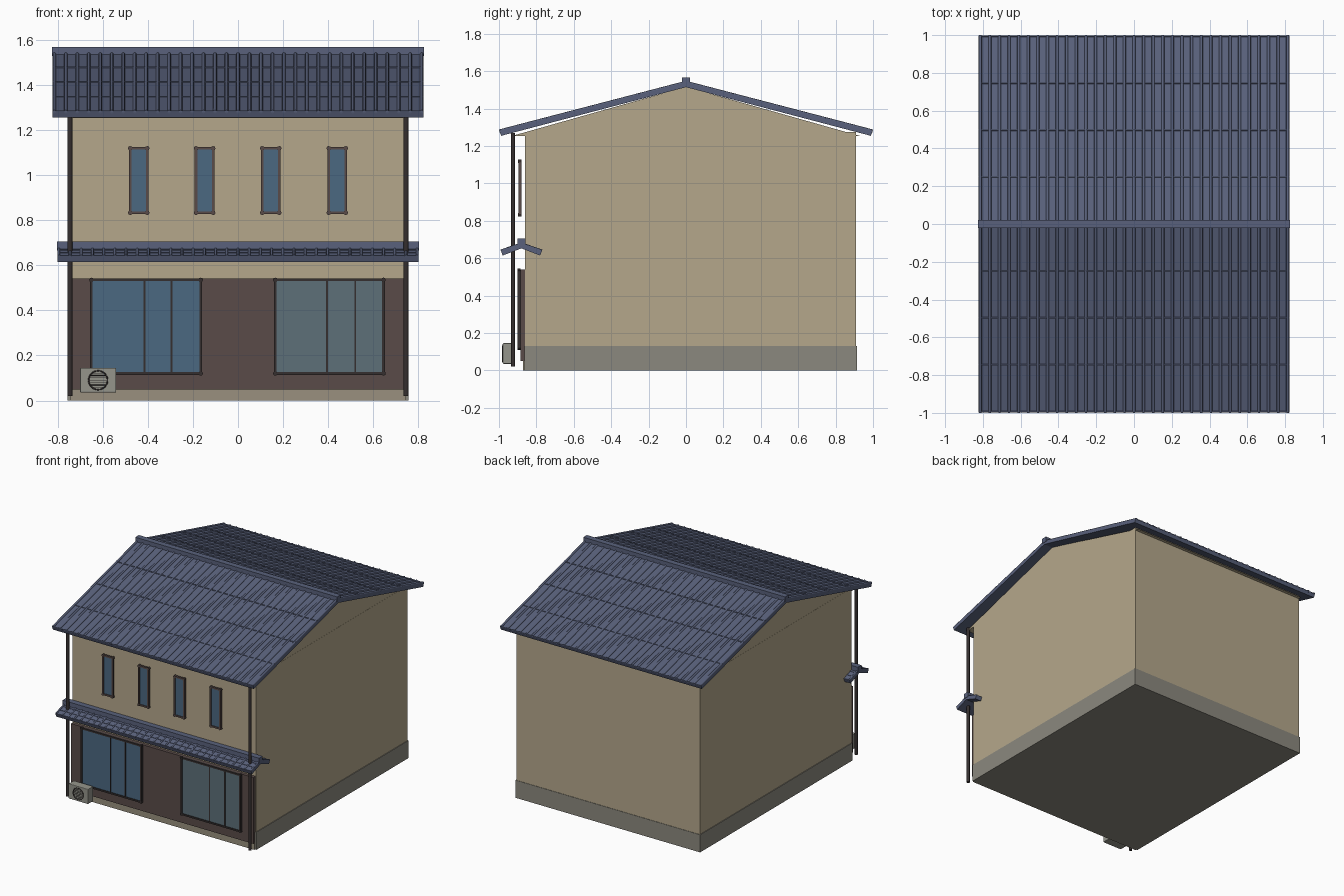
import bpy, bmesh, math
from mathutils import Matrix, Vector

if "Cube" in bpy.data.objects:
    bpy.data.objects.remove(bpy.data.objects["Cube"])


def mat(name, r, g, b):
    m = bpy.data.materials.new(name)
    m.diffuse_color = (r, g, b, 1)
    m.use_nodes = True
    m.node_tree.nodes["Principled BSDF"].inputs["Base Color"].default_value = m.diffuse_color
    return m


PLASTER = mat("plaster", 0.46, 0.39, 0.26)
STONE = mat("stone", 0.26, 0.25, 0.21)
SILL = mat("sill", 0.32, 0.28, 0.21)
TILE = mat("tile", 0.10, 0.12, 0.20)
BROWN = mat("brown_wood", 0.10, 0.07, 0.065)
DARK = mat("dark_metal", 0.035, 0.028, 0.028)
GLASS = mat("glass", 0.07, 0.14, 0.22)
GLASS2 = mat("glass_grey", 0.11, 0.16, 0.19)
METAL = mat("unit_grey", 0.30, 0.30, 0.26)


def box(bm, x, y, z):
    """Axis-aligned box from three (min, max) ranges."""
    size = [b - a for a, b in (x, y, z)]
    mid = [(a + b) / 2 for a, b in (x, y, z)]
    bmesh.ops.create_cube(bm, size=1, matrix=Matrix.Translation(mid) @ Matrix.Diagonal((*size, 1)))


def rod(bm, a, b, r, n=8):
    """Cylinder between two points."""
    a, b = Vector(a), Vector(b)
    d = b - a
    m = Matrix.Translation((a + b) / 2) @ d.to_track_quat('Z', 'Y').to_matrix().to_4x4()
    bmesh.ops.create_cone(bm, cap_ends=True, segments=n, radius1=r, radius2=r, depth=d.length, matrix=m)


def prism(bm, pts, hx):
    """(y, z) profile extruded from -hx to hx."""
    f = bm.faces.new([bm.verts.new((-hx, y, z)) for y, z in pts])
    new = bmesh.ops.extrude_face_region(bm, geom=[f])["geom"]
    bmesh.ops.translate(bm, verts=[v for v in new if isinstance(v, bmesh.types.BMVert)], vec=(2 * hx, 0, 0))


def finish(bm, name, material, smooth=False):
    bmesh.ops.recalc_face_normals(bm, faces=bm.faces)
    me = bpy.data.meshes.new(name)
    bm.to_mesh(me)
    bm.free()
    ob = bpy.data.objects.new(name, me)
    bpy.context.collection.objects.link(ob)
    me.materials.append(material)
    if smooth:
        bpy.ops.object.select_all(action='DESELECT')
        bpy.context.view_layer.objects.active = ob
        ob.select_set(True)
        bpy.ops.object.shade_smooth_by_angle(angle=math.radians(50))
    return ob


def box_obj(name, material, x, y, z):
    bm = bmesh.new()
    box(bm, x, y, z)
    return finish(bm, name, material)


def roof(name, hx, yc, span, z_top, z_eave, t, cols, rows, r):
    """Gabled roof: folded slab, half-round tile ribs, course lines and a ridge cap."""
    bm = bmesh.new()
    k = 0.01
    prism(bm, [(yc - span, z_eave), (yc, z_top), (yc + span, z_eave),
               (yc + span - k, z_eave - t), (yc, z_top - t), (yc - span + k, z_eave - t)], hx)
    finish(bm, name + "_slab", TILE)
    ribs, courses = bmesh.new(), bmesh.new()
    for s in (-1, 1):
        for i in range(cols + 1):
            x = -hx + r + i * 2 * (hx - r) / cols
            rod(ribs, (x, yc + s * span, z_eave), (x, yc, z_top), r, 8)
        for j in range(rows):
            f = j / rows
            y, z = yc + s * span * (1 - f * 0.995) - s * 0.004, z_eave + (z_top - z_eave) * f
            rod(courses, (-hx, y, z + 0.001), (hx, y, z + 0.001), r * 0.6, 6)
    finish(ribs, name + "_tile_ribs", TILE, True)
    finish(courses, name + "_tile_courses", TILE)
    box_obj(name + "_ridge", TILE, (-hx - 0.003, hx + 0.003), (yc - 0.021, yc + 0.021),
            (z_top - 0.012, z_top + 0.026))


def window(name, x0, x1, z0, z1, y, glass, mullions=()):
    """Glass pane with bar frame, corner studs and mullions."""
    w = 0.006
    box_obj(name + "_glass", glass, (x0, x1), (y + 0.005, y + 0.010), (z0, z1))
    bm = bmesh.new()
    for x in (x0, x1):
        box(bm, (x - w, x + w), (y - 0.001, y + 0.015), (z0, z1))
        for z in (z0, z1):
            rod(bm, (x, y - 0.002, z), (x, y + 0.016, z), 0.010)
    for z in (z0, z1):
        box(bm, (x0, x1), (y, y + 0.015), (z - w, z + w))
    for x in mullions:
        box(bm, (x - 0.004, x + 0.004), (y + 0.001, y + 0.012), (z0, z1))
    finish(bm, name + "_frame", BROWN if not mullions else DARK)


# House body, gable and plinth
box_obj("house_body", PLASTER, (-0.75, 0.75), (-0.86, 0.91), (0.002, 1.275))
bm = bmesh.new()
prism(bm, [(-0.935, 1.252), (0.935, 1.252), (0, 1.516)], 0.749)
finish(bm, "gable", PLASTER)
box_obj("plinth", STONE, (-0.755, 0.755), (-0.864, 0.913), (0, 0.13))

# Shop front: dark panel and sill
box_obj("front_panel", BROWN, (-0.745, 0.745), (-0.885, -0.86), (0.05, 0.54))
box_obj("front_sill", SILL, (-0.745, 0.745), (-0.872, -0.86), (0.0, 0.055))

# Main roof and front canopy
roof("main_roof", 0.822, 0, 0.998, 1.54, 1.28, 0.026, 32, 4, 0.008)
roof("canopy", 0.80, -0.88, 0.11, 0.678, 0.64, 0.026, 32, 3, 0.006)

# Windows
window("left_shop_window", -0.65, -0.165, 0.12, 0.535, -0.90, GLASS, (-0.415, -0.295))
window("right_shop_window", 0.165, 0.645, 0.12, 0.535, -0.90, GLASS2, (0.395, 0.52))
for i, x in enumerate((-0.44, -0.148, 0.145, 0.44)):
    window(f"upper_window_{i + 1}", x - 0.038, x + 0.038, 0.832, 1.118, -0.895, GLASS)

# Downpipes
for side, s in (("left", -1), ("right", 1)):
    bm = bmesh.new()
    rod(bm, (s * 0.745, -0.924, 0.02), (s * 0.745, -0.924, 1.27), 0.011, 12)
    finish(bm, side + "_downpipe", DARK, True)

# Outdoor air unit with round fan grille
ac = box_obj("air_unit", METAL, (-0.70, -0.54), (-0.98, -0.918), (0.035, 0.145))
bev = ac.modifiers.new("bevel", 'BEVEL')
bev.width, bev.segments = 0.004, 2
cx, cz, R, y = -0.62, 0.09, 0.042, -0.981
bm = bmesh.new()
for i in range(24):
    a, b = (2 * math.pi * k / 24 for k in (i, i + 1))
    rod(bm, (cx + R * math.cos(a), y, cz + R * math.sin(a)),
        (cx + R * math.cos(b), y, cz + R * math.sin(b)), 0.003, 6)
for i in range(-3, 4):
    h = i * 0.0105
    w = math.sqrt(R * R - h * h)
    rod(bm, (cx - w, y, cz + h), (cx + w, y, cz + h), 0.0015, 6)
finish(bm, "fan_grille", DARK)
